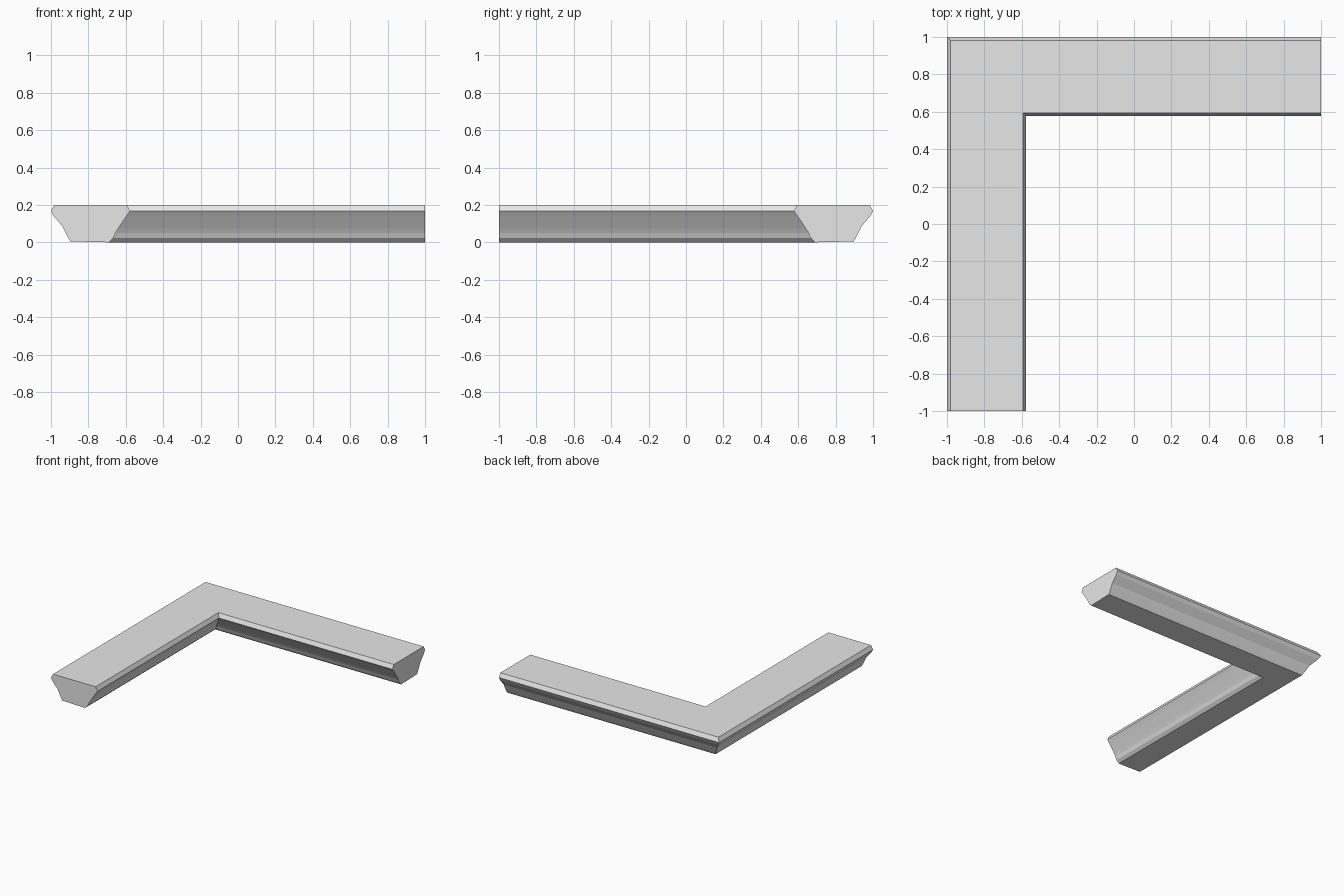
import bpy, bmesh

cube = bpy.data.objects.get("Cube")
if cube:
    bpy.data.objects.remove(cube, do_unlink=True)

# One plain grey for the whole moulding
GREY = (0.8, 0.8, 0.8, 1.0)
mat = bpy.data.materials.new("plain_grey")
mat.use_nodes = True
mat.diffuse_color = GREY
mat.node_tree.nodes["Principled BSDF"].inputs["Base Color"].default_value = GREY

# Moulding section: distance in from the outer edge, and height
outer = [(0.018, 0.2), (0.0, 0.167), (0.016, 0.138), (0.062, 0.085),
         (0.074, 0.06), (0.093, 0.022), (0.103, 0.005)]
inner = [(0.31, 0.0), (0.333, 0.022), (0.345, 0.05), (0.36, 0.075),
         (0.402, 0.138), (0.423, 0.167), (0.406, 0.2)]
profile = outer + inner

# Sweep the section from the front end, round the mitred corner, to the left end
bm = bmesh.new()
stations = (
    lambda u, z: (u - 1, -1, z),
    lambda u, z: (u - 1, 1 - u, z),
    lambda u, z: (1, 1 - u, z),
)
rings = [[bm.verts.new(place(u, z)) for u, z in profile] for place in stations]
count = len(profile)
for a, b in zip(rings, rings[1:]):
    for i in range(count):
        j = (i + 1) % count
        bm.faces.new((a[i], a[j], b[j], b[i]))

# End caps
bm.faces.new(rings[0])
bm.faces.new(rings[-1])
bmesh.ops.recalc_face_normals(bm, faces=bm.faces)

mesh = bpy.data.meshes.new("corner_moulding")
bm.to_mesh(mesh)
bm.free()
mesh.materials.append(mat)
moulding = bpy.data.objects.new("corner_moulding", mesh)
bpy.context.collection.objects.link(moulding)
